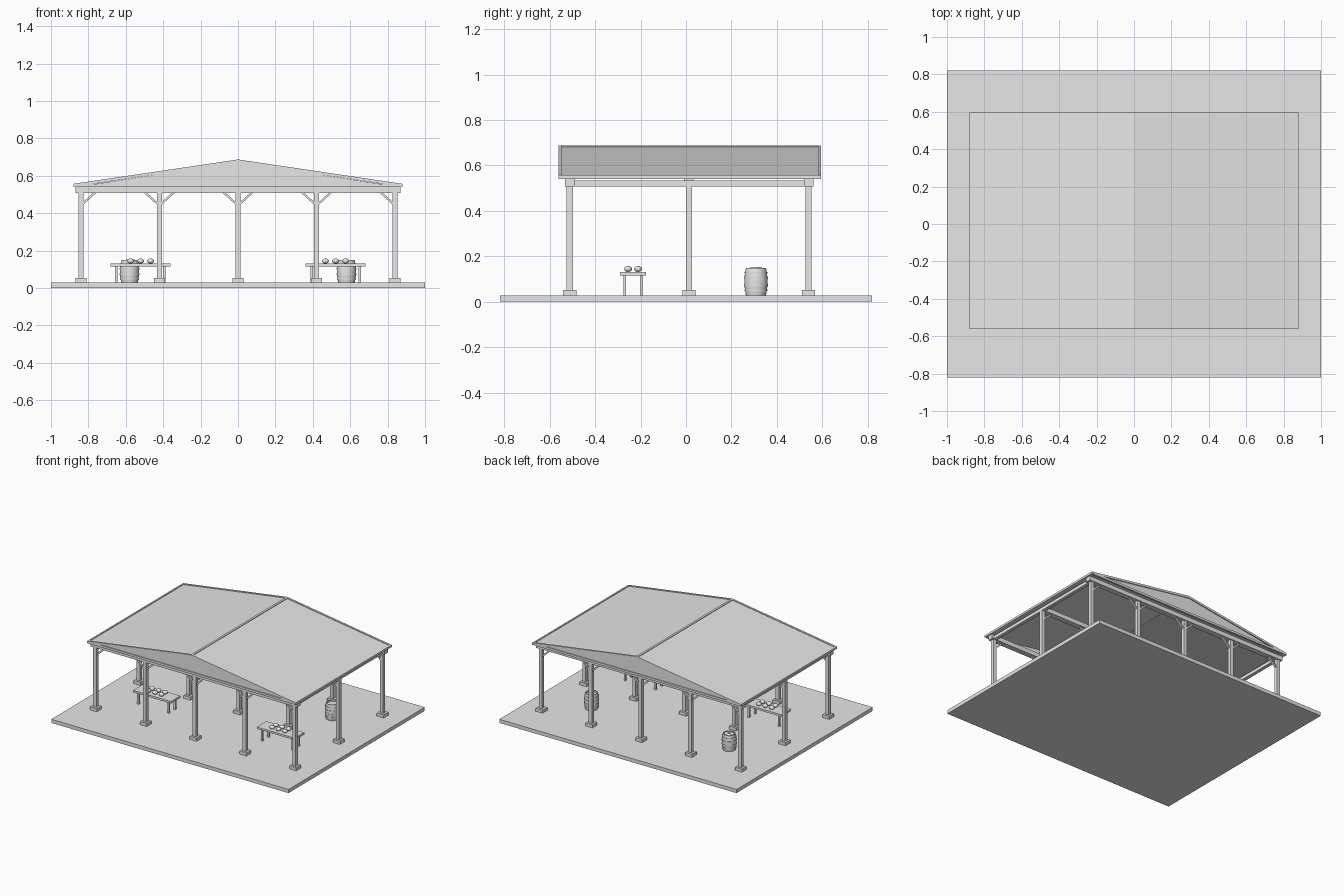
import bpy, bmesh, math
from mathutils import Vector

cube = bpy.data.objects.get("Cube")
if cube:
    bpy.data.objects.remove(cube, do_unlink=True)

GREY = (0.8, 0.8, 0.8, 1)
mat = bpy.data.materials.new("plain_grey")
mat.use_nodes = True
mat.diffuse_color = GREY
mat.node_tree.nodes["Principled BSDF"].inputs["Base Color"].default_value = GREY


def finish(name, bm, smooth=False):
    bmesh.ops.recalc_face_normals(bm, faces=bm.faces)
    mesh = bpy.data.meshes.new(name)
    bm.to_mesh(mesh)
    bm.free()
    mesh.materials.append(mat)
    obj = bpy.data.objects.new(name, mesh)
    bpy.context.collection.objects.link(obj)
    if smooth:
        bpy.ops.object.select_all(action='DESELECT')
        obj.select_set(True)
        bpy.context.view_layer.objects.active = obj
        bpy.ops.object.shade_smooth_by_angle(angle=math.radians(35))
    return obj


def box(name, xs, ys, zs):
    """Box between pairs of limits."""
    bm = bmesh.new()
    for v in bmesh.ops.create_cube(bm, size=1)["verts"]:
        v.co = Vector([r[0] if c < 0 else r[1] for c, r in zip(v.co, (xs, ys, zs))])
    return finish(name, bm)


def around(c, half):
    return (c - half, c + half)


def prism(name, profile, y0, y1):
    """Extrude an x-z outline along y."""
    bm = bmesh.new()
    face = bm.faces.new([bm.verts.new((x, y0, z)) for x, z in profile])
    new = bmesh.ops.extrude_face_region(bm, geom=[face])["geom"]
    moved = [g for g in new if isinstance(g, bmesh.types.BMVert)]
    bmesh.ops.translate(bm, verts=moved, vec=(0, y1 - y0, 0))
    return finish(name, bm)


def lathe(name, profile, x, y, steps=24):
    """Spin an r-z outline around a vertical axis."""
    bm = bmesh.new()
    pts = [bm.verts.new((r, 0, z)) for r, z in profile]
    edges = [bm.edges.new(p) for p in zip(pts, pts[1:])]
    bmesh.ops.spin(bm, geom=pts + edges, axis=(0, 0, 1), cent=(0, 0, 0),
                   angle=math.tau, steps=steps)
    bmesh.ops.remove_doubles(bm, verts=bm.verts, dist=1e-5)
    bmesh.ops.translate(bm, verts=bm.verts, vec=(x, y, 0))
    return finish(name, bm, True)


def fruit(name, x, y, z):
    bm = bmesh.new()
    bmesh.ops.create_uvsphere(bm, u_segments=16, v_segments=10, radius=0.019)
    for v in bm.verts:
        v.co = (v.co.x + x, v.co.y * 0.9 + y, v.co.z * 0.72 + z)
    finish(name, bm, True)


FLOOR = 0.028
BEAM_LOW, BEAM_TOP = 0.508, 0.541
COLUMNS = (-0.84, -0.42, 0, 0.42, 0.84)
ROWS = (-0.512, 0.013, 0.54)

# Ground slab
box("floor_slab", (-1, 1), (-0.82, 0.82), (0, FLOOR))

# Posts, footings and knee braces
for y in ROWS:
    for x in COLUMNS:
        box("post", around(x, 0.0135), around(y, 0.0135), (FLOOR, BEAM_LOW))
        box("post_footing", around(x, 0.029), around(y, 0.029), (FLOOR, 0.052))
        for s in (-1, 1):
            if abs(x + s * 0.1) < 0.85:
                prism("knee_brace", [(x + s * 0.013, 0.445), (x + s * 0.013, 0.46),
                                     (x + s * 0.065, BEAM_LOW), (x + s * 0.082, BEAM_LOW)],
                      y - 0.007, y + 0.007)

# Beams along and across
for y, reach in zip(ROWS, (0.87, 0.83, 0.87)):
    box("long_beam", (-reach, reach), around(y, 0.021), (BEAM_LOW, BEAM_TOP))
for s in (-1, 1):
    box("side_beam", around(s * 0.84, 0.013), (ROWS[0], ROWS[2]), (BEAM_LOW, 0.533))

# Roof panels framed by slightly raised trim
SLOPE = 0.148
FRONT, BACK = -0.562, 0.595


def roof_strip(name, x0, x1, y0, y1, top, low=0.671):
    prism(name, [(x0, top - SLOPE * abs(x0)), (x1, top - SLOPE * abs(x1)),
                 (x1, low - SLOPE * abs(x1)), (x0, low - SLOPE * abs(x0))], y0, y1)


for s in (-1, 1):
    roof_strip("roof_panel", 0, s * 0.87, FRONT + 0.01, BACK - 0.01, 0.682, 0.673)
    roof_strip("eave_trim", s * 0.866, s * 0.88, FRONT, BACK, 0.687)
    roof_strip("ridge_cap", 0, s * 0.008, FRONT, BACK, 0.687)
    for y in (FRONT, BACK - 0.014):
        roof_strip("gable_trim", 0, s * 0.88, y, y + 0.014, 0.687)

# Gable walls with a bottom rail
for y in (FRONT + 0.007, BACK - 0.015):
    prism("gable_wall", [(-0.84, 0.544), (0.84, 0.544), (0, 0.674)], y, y + 0.008)
for y in (FRONT, BACK - 0.014):
    box("gable_rail", (-0.865, 0.865), (y, y + 0.014), (0.541, 0.557))

# Tables with fruit
for s in (-1, 1):
    cx, cy = s * 0.522, -0.233
    box("table_top", around(cx, 0.16), around(cy, 0.057), (0.116, 0.131))
    for lx in (-0.128, 0.128):
        for ly in (-0.037, 0.037):
            box("table_leg", around(cx + lx, 0.007), around(cy + ly, 0.006), (FLOOR, 0.118))
    for i in (-1, 0, 1):
        for j in (-1, 1):
            fruit("fruit", s * 0.521 + i * 0.054, cy + j * 0.022, 0.144)

# Open barrels with hoops
LOW, HIGH = FLOOR, 0.149
MID = (LOW + HIGH) / 2


def barrel_radius(z):
    return 0.051 - 0.007 * ((z - MID) / (MID - LOW)) ** 2


for s in (-1, 1):
    heights = [LOW + (HIGH - LOW) * i / 10 for i in range(11)]
    outline = [(0, LOW)] + [(barrel_radius(z), z) for z in heights]
    outline += [(0.038, HIGH), (0.038, HIGH - 0.012), (0, HIGH - 0.012)]
    lathe("barrel", outline, s * 0.58, 0.308)
    for z in (0.05, 0.074, 0.103, 0.127):
        r = barrel_radius(z)
        lathe("barrel_hoop", [(r - 0.003, z - 0.004), (r + 0.002, z - 0.004),
                              (r + 0.002, z + 0.004), (r - 0.003, z + 0.004)],
              s * 0.58, 0.308)

# Fruit inside one barrel
for i in range(3):
    a = math.tau * i / 3
    fruit("barrel_fruit", -0.58 + 0.019 * math.cos(a), 0.308 + 0.019 * math.sin(a), 0.139)
